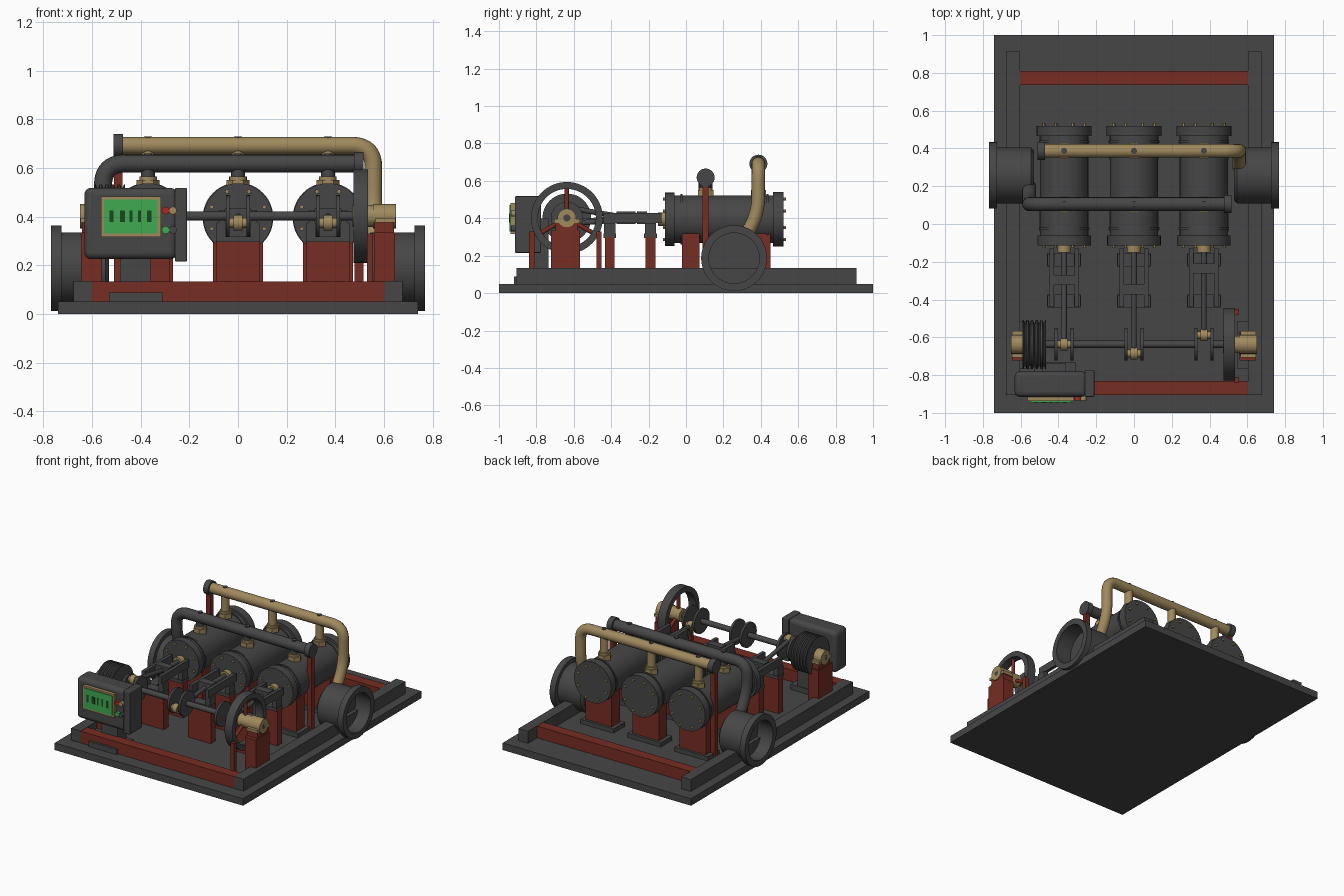
import bpy, bmesh, math
from mathutils import Vector

cube = bpy.data.objects.get("Cube")
if cube:
    bpy.data.objects.remove(cube, do_unlink=True)

X, Y, Z = Vector((1, 0, 0)), Vector((0, 1, 0)), Vector((0, 0, 1))
made = []


def material(name, *rgb):
    m = bpy.data.materials.new(name)
    m.use_nodes = True
    m.diffuse_color = (*rgb, 1)
    m.node_tree.nodes["Principled BSDF"].inputs["Base Color"].default_value = (*rgb, 1)
    return m


IRON = material("dark iron", 0.062, 0.062, 0.062)
RED = material("red paint", 0.18, 0.026, 0.016)
BRASS = material("brass", 0.35, 0.25, 0.11)
GREEN = material("screen green", 0.05, 0.4, 0.08)
INK = material("dark green", 0.012, 0.06, 0.015)
SIGNAL = material("signal red", 0.4, 0.02, 0.02)


def finish(name, bm, mat):
    bmesh.ops.recalc_face_normals(bm, faces=bm.faces)
    mesh = bpy.data.meshes.new(name)
    bm.to_mesh(mesh)
    bm.free()
    mesh.materials.append(mat)
    ob = bpy.data.objects.new(name, mesh)
    bpy.context.collection.objects.link(ob)
    made.append(ob)
    return ob


def box(name, x, y, z, mat, bevel=0):
    """Box from (min, max) spans."""
    bm = bmesh.new()
    bmesh.ops.create_cube(bm, size=1)
    for v in bm.verts:
        v.co = [(a + b) / 2 + c * (b - a) for c, (a, b) in zip(v.co, (x, y, z))]
    ob = finish(name, bm, mat)
    if bevel:
        mod = ob.modifiers.new("round", "BEVEL")
        mod.width, mod.segments = bevel, 4
    return ob


def around(c, half):
    return (c - half, c + half)


def lathe(name, profile, axis, loc, mat, seg=40, ring=False):
    """Revolve (distance, radius) points about an axis; ring closes the profile."""
    bm = bmesh.new()
    rot = Z.rotation_difference(axis)
    rows = []
    for h, r in profile:
        rows.append([bm.verts.new(rot @ Vector((r * math.cos(a), r * math.sin(a), h)) + Vector(loc))
                     for a in (i * math.tau / seg for i in range(seg))])
    for a, b in zip(rows, rows[1:] + rows[:1] if ring else rows[1:]):
        for i in range(seg):
            j = (i + 1) % seg
            bm.faces.new((a[i], a[j], b[j], b[i]))
    if not ring:
        bm.faces.new(rows[0])
        bm.faces.new(rows[-1])
    return finish(name, bm, mat)


def rod(name, a, b, r, mat, seg=24):
    a, b = Vector(a), Vector(b)
    return lathe(name, [(0, r), ((b - a).length, r)], (b - a).normalized(), a, mat, seg)


def pipe(name, points, r, bend, mat):
    """Round pipe whose inner corners are filleted."""
    pts = [Vector(p) for p in points]
    path = [pts[0]]
    for a, p, b in zip(pts, pts[1:], pts[2:]):
        s = p + (a - p).normalized() * min(bend, (a - p).length * 0.49)
        e = p + (b - p).normalized() * min(bend, (b - p).length * 0.49)
        for i in range(11):
            t = i / 10
            path.append(s * (1 - t) ** 2 + p * 2 * t * (1 - t) + e * t * t)
    path.append(pts[-1])
    cu = bpy.data.curves.new(name, "CURVE")
    cu.dimensions, cu.bevel_depth, cu.bevel_resolution, cu.use_fill_caps = "3D", r, 6, True
    sp = cu.splines.new("POLY")
    sp.points.add(len(path) - 1)
    for q, p in zip(sp.points, path):
        q.co = (*p, 1)
    sp.use_smooth = True
    cu.materials.append(mat)
    bpy.context.collection.objects.link(bpy.data.objects.new(name, cu))


# Base frame
box("base_plate", (-0.74, 0.74), (-1, 1), (0, 0.05), IRON)
for s, side in ((-1, "right"), (1, "left")):
    box(side + "_rail", around(s * 0.64, 0.037), (-0.905, 0.912), (0.05, 0.135), IRON)
for y, end in ((-0.867, "front"), (0.772, "back")):
    box(end + "_cross_rail", (-0.603, 0.603), around(y, 0.037), (0.05, 0.133), RED)

AX, CRANK_Y, SHAFT_Z = 0.395, -0.637, 0.402
heads = {-0.37: -0.297, 0: -0.345, 0.37: -0.235}
for n, (x, head_y) in enumerate(heads.items()):
    tag = f"_{n + 1}"
    # Cylinder with end flanges and bands
    lathe("cylinder" + tag, [(-0.113, 0.142), (-0.062, 0.142), (-0.062, 0.128), (-0.03, 0.128),
          (-0.03, 0.134), (-0.018, 0.134), (-0.018, 0.128), (0.43, 0.128), (0.43, 0.134),
          (0.442, 0.134), (0.442, 0.128), (0.465, 0.128), (0.465, 0.145), (0.52, 0.145)],
          Y, (x, 0, AX), IRON, 48)
    for i in range(8):
        a = (i + 0.5) * math.tau / 8
        bx, bz = x + 0.117 * math.cos(a), AX + 0.117 * math.sin(a)
        rod("front_bolt" + tag, (bx, -0.124, bz), (bx, -0.11, bz), 0.009, BRASS, 6)
        rod("back_bolt" + tag, (bx, 0.515, bz), (bx, 0.535, bz), 0.009, BRASS, 6)
    for y in (0.025, 0.405):
        box("cylinder_pedestal" + tag, around(x, 0.103), around(y, 0.047), (0.08, 0.33), RED)
        box("cylinder_foot" + tag, around(x, 0.13), around(y, 0.065), (0.05, 0.08), IRON)
    rod("drain_cock" + tag, (x, 0.3, 0.2), (x, 0.3, 0.28), 0.015, BRASS, 12)
    # Stubs rising to the two manifolds
    for y, top, r, mat in ((0.105, 0.61, 0.028, IRON), (0.387, 0.68, 0.028, BRASS)):
        rod("manifold_stub" + tag, (x, y, 0.5), (x, y, top), r, mat)
        rod("stub_collar" + tag, (x, y, 0.51), (x, y, 0.55), 0.047, BRASS, 6)
        rod("stub_nut" + tag, (x, y, 0.55), (x, y, 0.565), 0.036, BRASS)
        rod("manifold_plug" + tag, (x, y, top + 0.03), (x, y, top + 0.05), 0.016, IRON, 12)
    # Crosshead guide on two pedestals
    for y in (-0.408, -0.19):
        box("guide_pedestal" + tag, around(x, 0.09), around(y, 0.026), (0.05, 0.30), RED)
        box("guide_cap" + tag, around(x, 0.09), around(y, 0.034), (0.295, 0.318), IRON)
        for s in (-1, 1):
            box("guide_bracket" + tag, around(x + s * 0.07, 0.018), around(y, 0.03), (0.315, 0.375), IRON)
    for s in (-1, 1):
        box("guide_bar" + tag, around(x + s * 0.066, 0.012), (-0.44, -0.13), (0.375, 0.428), IRON)
    rod("gland" + tag, (x, -0.15, AX), (x, -0.11, AX), 0.036, BRASS)
    rod("piston_rod" + tag, (x, head_y, 0.4), (x, -0.11, 0.4), 0.016, IRON)
    box("crosshead" + tag, around(x, 0.054), around(head_y, 0.027), (0.37, 0.435), IRON)
    # Crank throw and connecting rod
    a = math.radians(90 + 120 * n)
    pin = (CRANK_Y + 0.056 * math.cos(a), SHAFT_Z + 0.056 * math.sin(a))
    rod("connecting_rod" + tag, (x, head_y, 0.4), (x, *pin), 0.014, IRON)
    rod("big_end" + tag, (x - 0.018, *pin), (x + 0.018, *pin), 0.032, BRASS)
    rod("crank_pin" + tag, (x - 0.04, *pin), (x + 0.04, *pin), 0.02, BRASS)
    for s in (-1, 1):
        rod("crank_web" + tag, (x + s * 0.034, CRANK_Y, SHAFT_Z), (x + s * 0.05, CRANK_Y, SHAFT_Z), 0.086, IRON, 36)

# Crankshaft and end bearings
for a, b in ((-0.65, -0.42), (-0.33, -0.045), (0.045, 0.33), (0.41, 0.65)):
    rod("crankshaft", (a, CRANK_Y, SHAFT_Z), (b, CRANK_Y, SHAFT_Z), 0.019, IRON)
for s in (-1, 1):
    box("bearing_pedestal", around(s * 0.602, 0.043), around(CRANK_Y - 0.008, 0.077), (0.07, 0.335), RED)
    box("bearing_saddle", around(s * 0.602, 0.04), around(CRANK_Y, 0.06), (0.335, 0.385), RED)
    box("bearing_foot", around(s * 0.61, 0.065), around(CRANK_Y - 0.005, 0.125), (0.05, 0.085), IRON)
    rod("bearing", (s * 0.555, CRANK_Y, SHAFT_Z), (s * 0.65, CRANK_Y, SHAFT_Z), 0.05, BRASS)
    box("bearing_flange", around(s * 0.605, 0.042), around(CRANK_Y, 0.07), (0.375, 0.395), BRASS)

# Flywheel with spokes and guard posts
center = Vector((0.505, CRANK_Y, SHAFT_Z))
lathe("flywheel_rim", [(-0.03, 0.155), (-0.03, 0.192), (0.03, 0.192), (0.03, 0.155)], X, center, IRON, 64, True)
rod("flywheel_hub", center - X * 0.035, center + X * 0.055, 0.045, BRASS)
for i in range(3):
    a = math.radians(90 + 120 * i)
    rod("flywheel_spoke", center, center + Vector((0, math.cos(a), math.sin(a))) * 0.165, 0.012, RED, 12)
for y in (-0.465, -0.825):
    box("guard_post", (0.53, 0.555), around(y, 0.014), (0.05, 0.33), RED)

# Grooved belt pulley
groove = [(-0.062, 0.13)]
for i in range(5):
    h = -0.05 + i * 0.025
    groove += [(h - 0.008, 0.13), (h, 0.108), (h + 0.008, 0.13)]
lathe("belt_pulley", groove + [(0.062, 0.13)], X, (-0.527, CRANK_Y, SHAFT_Z), IRON, 48)

# Large side ports
for s in (-1, 1):
    lathe("side_port", [(0.53, 0.13), (0.545, 0.148), (0.725, 0.148), (0.725, 0.176), (0.768, 0.176),
          (0.768, 0.135), (0.65, 0.135)], X * s, (0, 0.257, 0.187), IRON, 56)

# Manifold pipes, capped ends and posts
pipe("brass_manifold", [(-0.49, 0.387, 0.692), (0.557, 0.387, 0.692), (0.557, 0.387, 0.43),
     (0.557, 0.3, 0.27)], 0.036, 0.09, BRASS)
pipe("iron_manifold", [(0.5, 0.105, 0.618), (-0.555, 0.105, 0.618), (-0.555, 0.105, 0.43),
     (-0.555, 0.2, 0.27)], 0.037, 0.09, IRON)
for x, y, z in ((-0.492, 0.387, 0.692), (0.497, 0.105, 0.618)):
    rod("manifold_cap", (x - 0.02, y, z), (x + 0.02, y, z), 0.048, IRON, 32)
    box("manifold_post", around(x, 0.018), around(y, 0.016), (0.05, z - 0.03), RED)

# Control panel on its stand
box("panel_foot", (-0.53, -0.31), (-0.92, -0.73), (0.05, 0.088), IRON)
box("panel_stand", (-0.485, -0.36), (-0.84, -0.735), (0.08, 0.4), IRON)
box("panel_case", (-0.632, -0.25), (-0.915, -0.78), (0.225, 0.518), IRON, 0.028)
box("panel_side_box", (-0.26, -0.21), (-0.915, -0.775), (0.215, 0.518), IRON, 0.006)
box("screen_frame", (-0.563, -0.317), (-0.938, -0.91), (0.317, 0.482), BRASS)
box("screen", (-0.55, -0.33), (-0.944, -0.93), (0.33, 0.47), GREEN)
for x, half in ((-0.52, 0.008), (-0.475, 0.011), (-0.44, 0.006), (-0.405, 0.006), (-0.365, 0.01)):
    box("screen_mark", around(x, half), (-0.947, -0.943), (0.377, 0.425), INK)
for x, z, mat in ((-0.298, 0.425, SIGNAL), (-0.268, 0.425, BRASS), (-0.298, 0.345, GREEN), (-0.268, 0.345, IRON)):
    rod("button", (x, -0.935, z), (x, -0.9, z), 0.016, mat, 16)

# Smooth round parts while keeping edges sharp
bpy.ops.object.select_all(action="DESELECT")
for ob in made:
    ob.select_set(True)
bpy.context.view_layer.objects.active = made[0]
bpy.ops.object.shade_smooth_by_angle(angle=math.radians(35))
